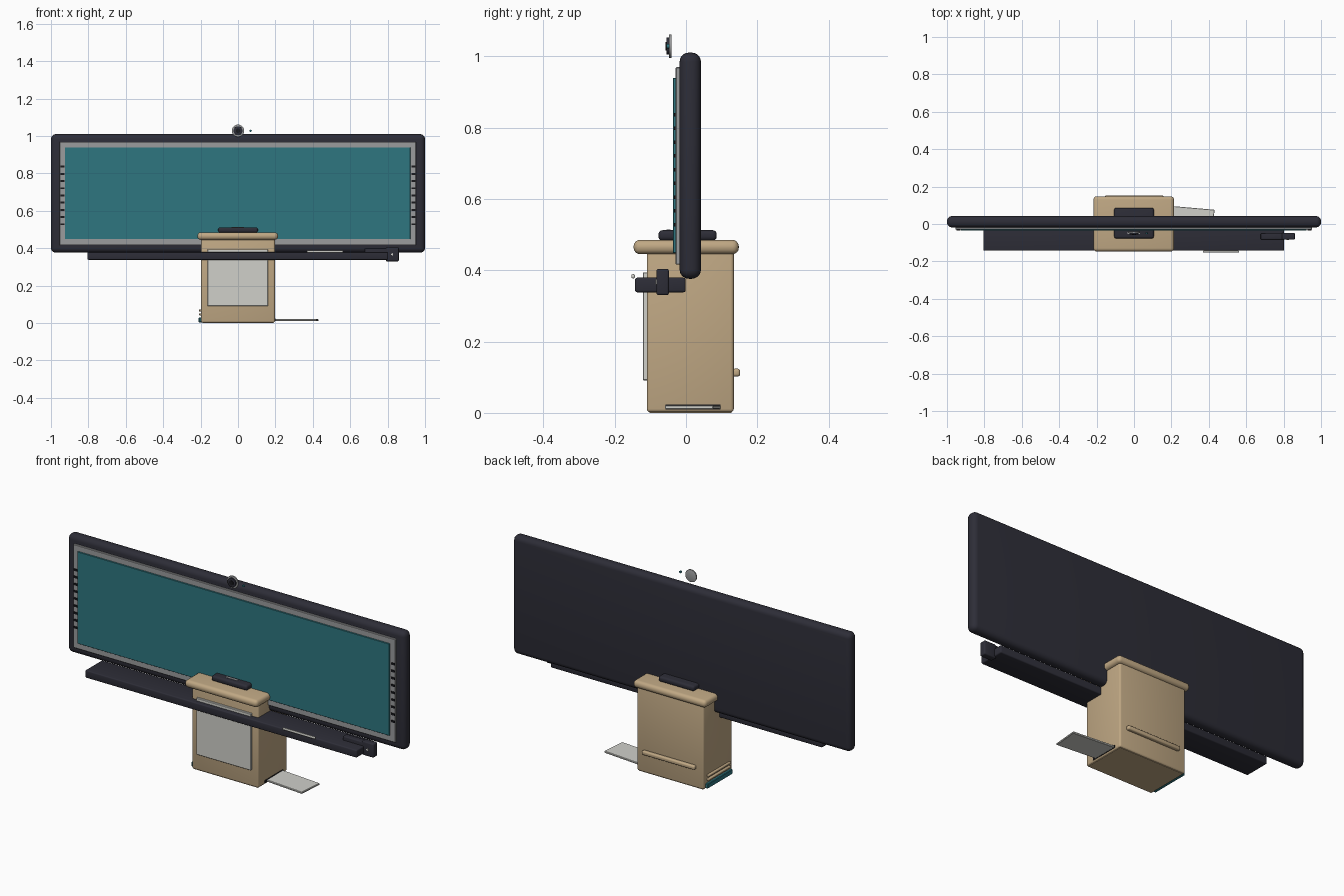
import bpy, bmesh, math
from mathutils import Matrix

if "Cube" in bpy.data.objects:
    bpy.data.objects.remove(bpy.data.objects["Cube"])


def material(name, r, g, b):
    def lin(c):
        c /= 255
        return c / 12.92 if c <= 0.04045 else ((c + 0.055) / 1.055) ** 2.4
    m = bpy.data.materials.new(name)
    m.diffuse_color = (lin(r), lin(g), lin(b), 1)
    m.use_nodes = True
    m.node_tree.nodes["Principled BSDF"].inputs["Base Color"].default_value = m.diffuse_color
    return m


DARK = material("charcoal", 45, 45, 55)
TEAL = material("teal", 46, 118, 128)
TAN = material("tan", 192, 168, 132)
LIGHT = material("off_white", 208, 208, 202)
GREY = material("grey", 155, 156, 157)
BLACK = material("black", 24, 24, 28)


def finish(name, bm, mat, bevel=0, segs=3):
    me = bpy.data.meshes.new(name)
    bm.to_mesh(me)
    bm.free()
    ob = bpy.data.objects.new(name, me)
    bpy.context.collection.objects.link(ob)
    me.materials.append(mat)
    bpy.context.view_layer.objects.active = ob
    ob.select_set(True)
    if bevel:
        mod = ob.modifiers.new("bevel", 'BEVEL')
        mod.width = bevel
        mod.segments = segs
        bpy.ops.object.modifier_apply(modifier=mod.name)
    bpy.ops.object.shade_smooth_by_angle(angle=math.radians(35))
    ob.select_set(False)
    return ob


def box(name, x, y, z, mat, bevel=0, segs=3, turn=0):
    """Box from (min, max) pairs, optionally rounded and turned about z."""
    bm = bmesh.new()
    bmesh.ops.create_cube(bm, size=1)
    for v in bm.verts:
        v.co = [p[0] + (c + 0.5) * (p[1] - p[0]) - (p[0] + p[1]) / 2 for p, c in zip((x, y, z), v.co)]
    ob = finish(name, bm, mat, bevel, segs)
    centre = [(p[0] + p[1]) / 2 for p in (x, y, z)]
    ob.data.transform(Matrix.Translation(centre) @ Matrix.Rotation(math.radians(turn), 4, 'Z'))
    return ob


def rod(name, loc, radius, length, axis, mat, bevel=0, sides=24):
    """Cylinder along the x or y axis."""
    bm = bmesh.new()
    rot = Matrix.Rotation(math.pi / 2, 4, 'Y' if axis == 'x' else 'X')
    bmesh.ops.create_cone(bm, cap_ends=True, segments=sides, radius1=radius, radius2=radius,
                          depth=length, matrix=Matrix.Translation(loc) @ rot)
    return finish(name, bm, mat, bevel, 2)


# Board: rounded slab, grey border and teal writing surface
box("board_slab", (-1, 1), (-0.018, 0.042), (0.376, 1.01), DARK, 0.026, 5)
box("board_border", (-0.955, 0.952), (-0.029, -0.015), (0.416, 0.969), GREY, 0.002, 1)
box("writing_surface", (-0.926, 0.921), (-0.036, -0.027), (0.448, 0.939), TEAL, 0.001, 1)

# Marks down both sides of the border
for side in (-1, 1):
    for i in range(9):
        z = 0.528 + i * 0.0385
        box("border_mark", (side * 0.939 - 0.011, side * 0.939 + 0.011), (-0.034, -0.027),
            (z - 0.005, z + 0.005), BLACK)

# Shelf below the board
box("shelf", (-0.805, 0.802), (-0.143, -0.001), (0.338, 0.379), DARK, 0.006)
box("shelf_pen", (0.368, 0.562), (-0.153, -0.143), (0.377, 0.389), LIGHT, 0.004)
box("shelf_arm", (0.677, 0.8), (-0.083, -0.05), (0.345, 0.4), DARK, 0.005)
box("shelf_end_block", (0.79, 0.86), (-0.083, -0.048), (0.33, 0.404), DARK, 0.006)
bm = bmesh.new()
bmesh.ops.create_cone(bm, cap_ends=True, segments=3, radius1=0.009, radius2=0.009, depth=0.004,
                      matrix=Matrix.Translation((0.825, -0.084, 0.367))
                      @ Matrix.Rotation(math.pi / 2, 4, 'X') @ Matrix.Rotation(math.pi / 2, 4, 'Z'))
finish("end_block_arrow", bm, LIGHT)

# Stand with its rounded cap
box("stand_body", (-0.197, 0.197), (-0.11, 0.134), (0.002, 0.46), TAN, 0.009)
box("stand_foot", (-0.19, 0.19), (-0.103, 0.127), (0, 0.006), TAN)
box("stand_cap", (-0.217, 0.214), (-0.147, 0.148), (0.445, 0.485), TAN, 0.018, 4)
box("front_panel", (-0.163, 0.16), (-0.121, -0.107), (0.091, 0.394), LIGHT, 0.002, 1)
box("back_rail", (-0.155, 0.158), (0.13, 0.152), (0.102, 0.124), TAN, 0.007)

# Handle on top of the cap
box("top_handle", (-0.106, 0.106), (-0.077, 0.086), (0.483, 0.512), DARK, 0.011, 4)
box("handle_slot", (-0.035, 0.032), (-0.054, -0.044), (0.51, 0.5135), GREY)

# Sheet coming out of the right side
box("side_slot", (0.19, 0.2), (-0.058, 0.097), (0.01, 0.024), BLACK)
box("side_sheet", (0.18, 0.425), (-0.049, 0.087), (0.011, 0.021), LIGHT, 0.002, 1, turn=-5)

# Rails and teal strip on the left side
for z in (0.046, 0.067):
    box("left_rail", (-0.208, -0.19), (-0.085, 0.105), (z - 0.006, z + 0.006), TAN, 0.004)
box("left_strip", (-0.21, -0.19), (-0.095, 0.115), (0.004, 0.03), TEAL, 0.003, 1)

# Lens and indicator above the board
rod("lens_rim", (0, -0.044, 1.028), 0.033, 0.007, 'y', GREY, 0.001, 32)
rod("lens_ring", (0, -0.05, 1.028), 0.024, 0.01, 'y', DARK, 0.001, 32)
rod("lens_glass", (0, -0.056, 1.028), 0.012, 0.004, 'y', BLACK, 0, 24)
rod("indicator", (0.068, -0.05, 1.028), 0.006, 0.008, 'y', TEAL, 0, 12)
